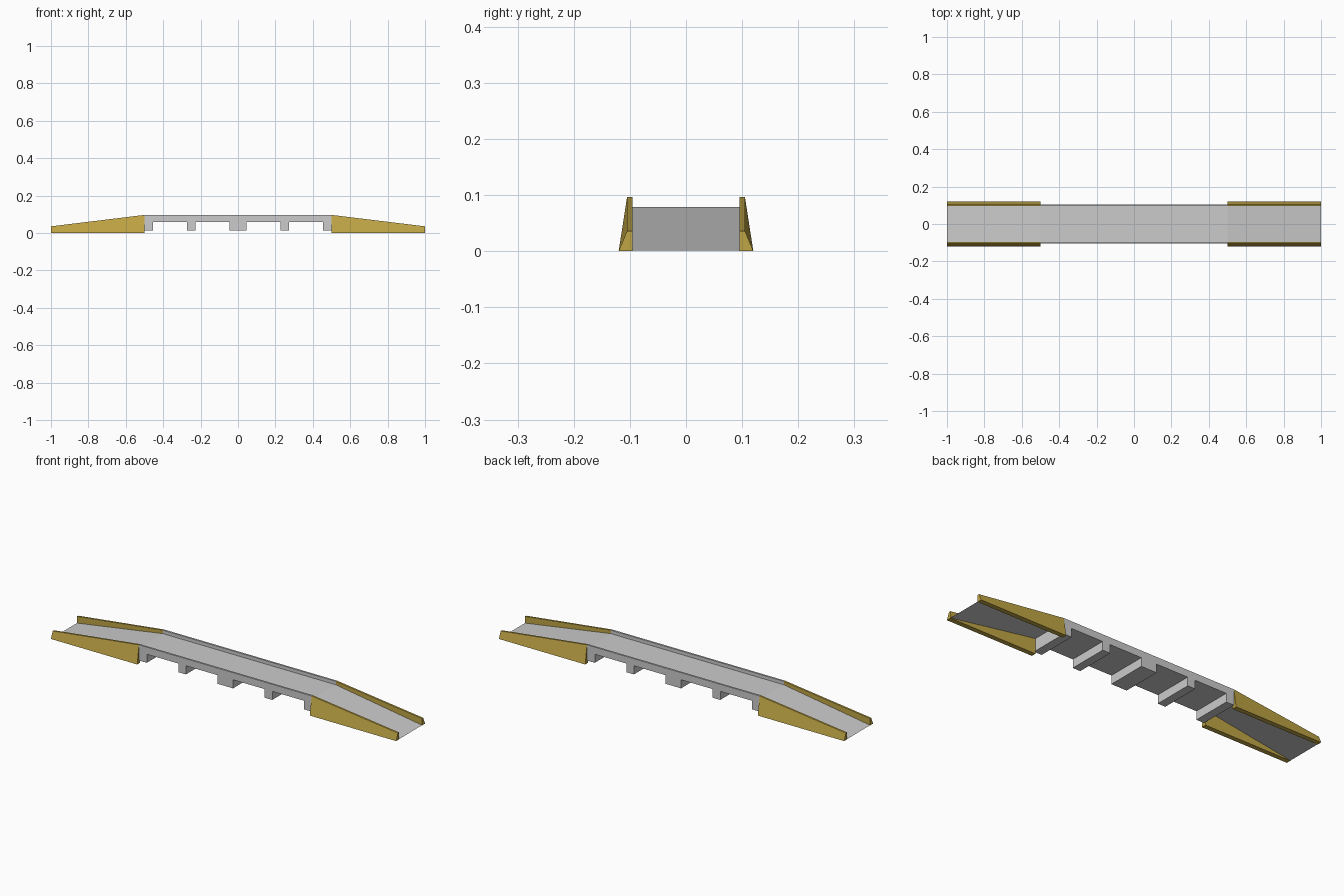
import bpy, bmesh

if "Cube" in bpy.data.objects:
    bpy.data.objects.remove(bpy.data.objects["Cube"])

gold = bpy.data.materials.new("gold_paint")
gold.diffuse_color = (0.53, 0.38, 0.06, 1)
gold.use_nodes = True
gold.node_tree.nodes["Principled BSDF"].inputs["Base Color"].default_value = gold.diffuse_color

INNER, OUTER, FOOT = 0.095, 0.105, 0.12   # kerb inside, kerb outside, flared base
DECK_END, RAMP_END = 0.5, 1.0


def make_object(name, bm, mat=None):
    bmesh.ops.recalc_face_normals(bm, faces=bm.faces)
    mesh = bpy.data.meshes.new(name)
    bm.to_mesh(mesh)
    bm.free()
    obj = bpy.data.objects.new(name, mesh)
    bpy.context.collection.objects.link(obj)
    if mat:
        mesh.materials.append(mat)
    return obj


def loft(name, start, end, mat=None):
    """Solid between two matching cross-sections."""
    bm = bmesh.new()
    a = [bm.verts.new(p) for p in start]
    b = [bm.verts.new(p) for p in end]
    bm.faces.new(a)
    bm.faces.new(b[::-1])
    for i in range(len(a)):
        j = (i + 1) % len(a)
        bm.faces.new((a[i], b[i], b[j], a[j]))
    return make_object(name, bm, mat)


def block(name, x0, x1, z0, z1, half_y):
    section = [(-half_y, z0), (half_y, z0), (half_y, z1), (-half_y, z1)]
    return loft(name, [(x0, y, z) for y, z in section], [(x1, y, z) for y, z in section])


# Level deck: channel section with a low kerb on each side
channel = [(-OUTER, 0.06), (OUTER, 0.06), (OUTER, 0.097), (INNER, 0.097),
           (INNER, 0.079), (-INNER, 0.079), (-INNER, 0.097), (-OUTER, 0.097)]
loft("deck", [(-DECK_END, y, z) for y, z in channel],
     [(DECK_END, y, z) for y, z in channel])

# Cross beams beneath the deck
for i, (x0, x1) in enumerate([(-0.5, -0.455), (-0.272, -0.228), (-0.045, 0.045),
                              (0.228, 0.272), (0.455, 0.5)]):
    block(f"cross_beam_{i + 1}", x0, x1, 0.015, 0.06, OUTER)


# Ramps: thin sloping sheet between two flared gold side walls
def wall_section(x, side, top):
    return [(x, side * y, z) for y, z in
            [(INNER, 0), (FOOT, 0), (OUTER, top), (INNER, top)]]


for end, label in ((-1, "left"), (1, "right")):
    bm = bmesh.new()
    corners = [(DECK_END, -INNER, 0.079), (RAMP_END, -INNER, 0.001),
               (RAMP_END, INNER, 0.001), (DECK_END, INNER, 0.079)]
    face = bm.faces.new([bm.verts.new((end * x, y, z)) for x, y, z in corners])
    face.normal_update()
    ramp = make_object(f"{label}_ramp", bm)
    if ramp.data.polygons[0].normal.z < 0:
        ramp.data.flip_normals()
    for side, edge in ((-1, "front"), (1, "back")):
        loft(f"{label}_{edge}_ramp_wall",
             wall_section(end * DECK_END, side, 0.097),
             wall_section(end * RAMP_END, side, 0.036), gold)
